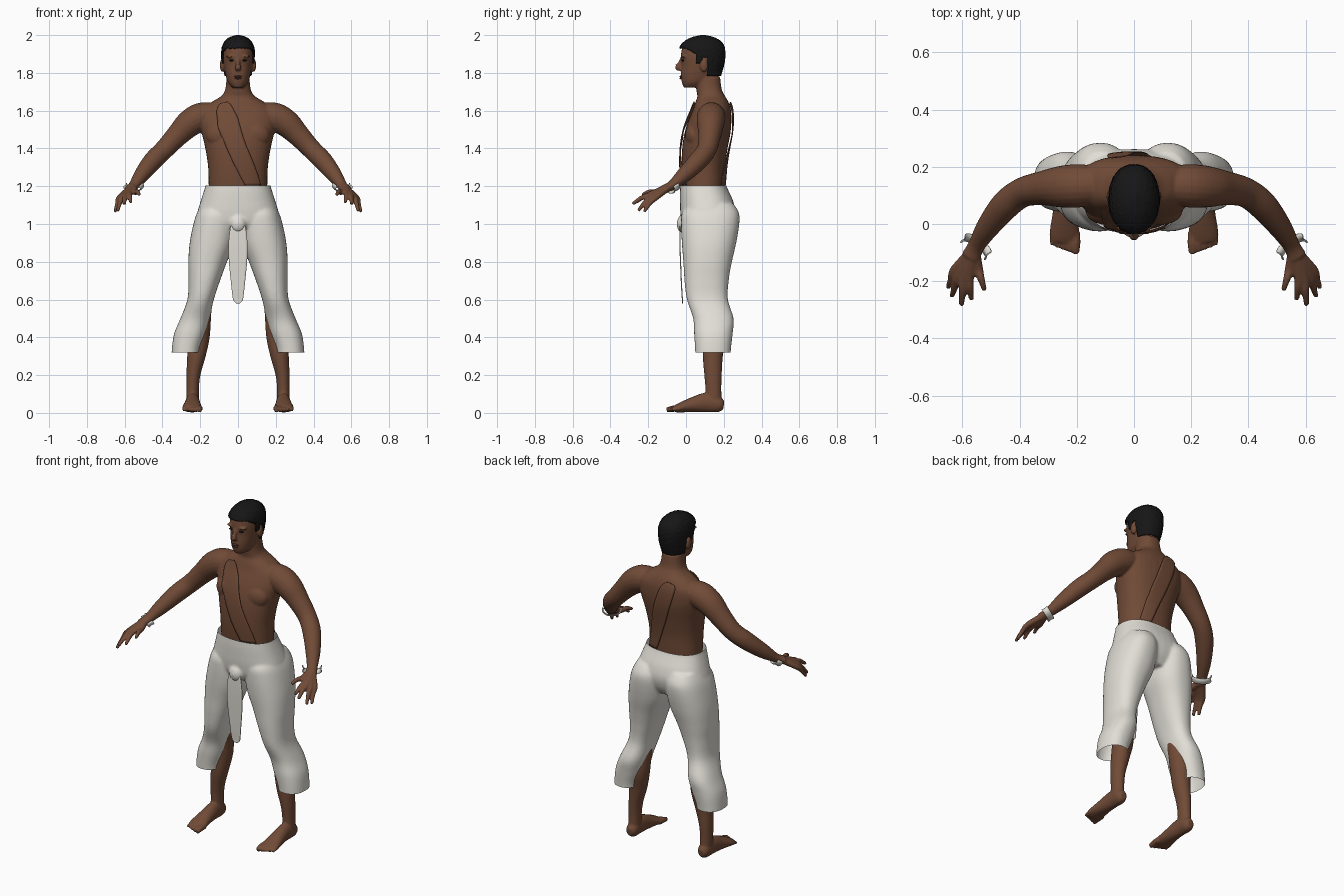
import bpy, bmesh, math, random
from mathutils import Vector, Matrix

if "Cube" in bpy.data.objects:
    bpy.data.objects.remove(bpy.data.objects["Cube"])

random.seed(4)
TAU = 2 * math.pi


def material(name, rgb):
    m = bpy.data.materials.new(name)
    m.diffuse_color = (*rgb, 1)
    m.use_nodes = True
    m.node_tree.nodes["Principled BSDF"].inputs["Base Color"].default_value = m.diffuse_color
    return m


SKIN = material("brown skin", (0.165, 0.07, 0.038))
LIPS = material("dark lip brown", (0.11, 0.04, 0.028))
LINEN = material("off white linen", (0.75, 0.73, 0.67))
BLACK = material("black hair", (0.008, 0.008, 0.008))


def resample(rows, k=4):
    """Smooth curve through rows of numbers."""
    rows = [Vector(r) for r in rows]
    out = []
    for i in range(len(rows) - 1):
        a, b, c, d = rows[max(i - 1, 0)], rows[i], rows[i + 1], rows[min(i + 2, len(rows) - 1)]
        for j in range(k):
            t = j / k
            out.append(0.5 * (2 * b + (c - a) * t + (2 * a - 5 * b + 4 * c - d) * t * t
                              + (3 * b - a - 3 * c + d) * t ** 3))
    return out + [rows[-1]]


def skin_rings(bm, rings):
    vs = [[bm.verts.new(p) for p in r] for r in rings]
    n = len(vs[0])
    for a, b in zip(vs, vs[1:]):
        for i in range(n):
            bm.faces.new((a[i], a[(i + 1) % n], b[(i + 1) % n], b[i]))
    bm.faces.new(vs[0][::-1])
    bm.faces.new(vs[-1])


def stack(bm, rows, n=36, p=2.0, side=1):
    """Horizontal rings: z, x min, x max, y front, y back."""
    rings = []
    for z, x0, x1, y0, y1 in resample(rows):
        ring = []
        for i in range(n):
            c, s = math.cos(TAU * i / n), math.sin(TAU * i / n)
            ux = math.copysign(abs(c) ** (2 / p), c)
            uy = math.copysign(abs(s) ** (2 / p), s)
            ring.append((side * ((x0 + x1) / 2 + ux * (x1 - x0) / 2), (y0 + y1) / 2 + uy * (y1 - y0) / 2, z))
        rings.append(ring)
    skin_rings(bm, rings)


def tube(bm, rows, n=20, side=1):
    """Rings across a path: x, y, z, half width, half height."""
    pts = resample([(*r, r[3]) if len(r) == 4 else r for r in rows])
    rings = []
    for i, q in enumerate(pts):
        t = Vector((pts[min(i + 1, len(pts) - 1)] - pts[max(i - 1, 0)])[:3]).normalized()
        u = t.cross(Vector((0, 0, 1))).normalized()
        v = u.cross(t)
        ring = [Vector(q[:3]) + u * q[3] * math.cos(TAU * k / n) + v * q[4] * math.sin(TAU * k / n)
                for k in range(n)]
        rings.append([(side * w.x, w.y, w.z) for w in ring])
    skin_rings(bm, rings)


def ball(bm, loc, size):
    bmesh.ops.create_uvsphere(bm, u_segments=20, v_segments=12, radius=1,
                              matrix=Matrix.Translation(loc) @ Matrix.Diagonal((*size, 1)))


def make(bm, name, mat):
    bmesh.ops.recalc_face_normals(bm, faces=bm.faces[:])
    for f in bm.faces:
        f.smooth = True
    me = bpy.data.meshes.new(name)
    bm.to_mesh(me)
    bm.free()
    me.materials.append(mat)
    ob = bpy.data.objects.new(name, me)
    bpy.context.collection.objects.link(ob)
    return ob


def fuse(ob, voxel, smooth, cuts):
    """Blend overlapping volumes into one surface, then trim at heights (z, keep above)."""
    r = ob.modifiers.new("fuse", "REMESH")
    r.mode, r.voxel_size, r.use_smooth_shade = "VOXEL", voxel, True
    s = ob.modifiers.new("soften", "SMOOTH")
    s.factor, s.iterations = 0.5, smooth
    me = bpy.data.meshes.new_from_object(ob.evaluated_get(bpy.context.evaluated_depsgraph_get()))
    ob.modifiers.clear()
    bm = bmesh.new()
    bm.from_mesh(me)
    for z, above in cuts:
        bmesh.ops.bisect_plane(bm, geom=bm.verts[:] + bm.edges[:] + bm.faces[:], plane_co=(0, 0, z),
                               plane_no=(0, 0, 1), clear_inner=above, clear_outer=not above)
    for f in bm.faces:
        f.smooth, f.material_index = True, 0
    bm.to_mesh(ob.data)
    bm.free()


# ---- body: torso, neck, head, arms, hands, lower legs, feet
bm = bmesh.new()
stack(bm, [(z, -w, w, a, b) for z, w, a, b in [
    (1.08, .15, .0, .19), (1.2, .155, -.015, .2), (1.3, .158, -.022, .205), (1.4, .173, -.02, .22),
    (1.48, .192, -.008, .235), (1.54, .205, .01, .24), (1.6, .195, .035, .238), (1.645, .14, .05, .225),
    (1.675, .092, .06, .208), (1.71, .068, .055, .19), (1.78, .06, .05, .18)]], p=2.3)
stack(bm, [(z, -w, w, a, b) for z, w, a, b in [
    (1.722, .03, -.012, .08), (1.75, .053, -.022, .12), (1.79, .066, -.027, .165), (1.84, .075, -.024, .19),
    (1.89, .078, -.027, .195), (1.94, .072, -.016, .185), (1.975, .05, .02, .155), (1.987, .02, .06, .12)]], p=2.2)
tube(bm, [(0, -.018, 1.885, .009), (0, -.034, 1.85, .01), (0, -.043, 1.832, .017), (0, -.03, 1.82, .014)])
for s in (-1, 1):
    ball(bm, (s * .035, -.012, 1.887), (.028, .016, .008))        # brow
    ball(bm, (s * .084, .095, 1.84), (.012, .022, .036))          # ear
    ball(bm, (s * .085, .045, 1.47), (.085, .05, .07))            # chest
    tube(bm, [(.14, .135, 1.575, .07), (.2, .133, 1.565, .076), (.26, .13, 1.53, .072), (.32, .125, 1.47, .06),
              (.39, .11, 1.395, .052), (.45, .065, 1.335, .051), (.51, -.01, 1.26, .041),
              (.55, -.075, 1.205, .03, .025), (.57, -.115, 1.185, .034, .023)], side=s)
    for knuckle, tip in [((.625, -.16, 1.14), (.65, -.222, 1.065)), ((.611, -.178, 1.147), (.637, -.253, 1.07)),
                         ((.594, -.188, 1.155), (.603, -.283, 1.105)), ((.576, -.183, 1.16), (.568, -.264, 1.115)),
                         ((.545, -.155, 1.17), (.522, -.232, 1.155))]:
        k, t = Vector(knuckle), Vector(tip)
        m = k.lerp(t, .5) + Vector((0, 0, .008))
        tube(bm, [(.558, -.09, 1.197, .02), (*k, .018, .016), (*m, .013), (*t, .009)], n=12, side=s)
    stack(bm, [(z, x - a, x + a, y - b, y + b) for z, x, y, a, b in [
        (.04, .24, .145, .034, .045), (.12, .24, .145, .033, .042), (.2, .236, .143, .037, .046),
        (.3, .22, .142, .049, .053), (.4, .207, .15, .057, .06), (.5, .197, .142, .054, .06),
        (.6, .185, .115, .05, .06), (.75, .16, .11, .055, .07)]], side=s)
    tube(bm, [(.24, .2, .04, .018, .022), (.24, .175, .044, .034, .041), (.24, .11, .055, .037, .052),
              (.241, .04, .044, .043, .041), (.243, -.03, .028, .052, .026), (.243, -.06, .02, .046, .018)], side=s)
    for i in range(5):                                            # toes
        x, r = .204 + .0205 * i, .017 - .0018 * i
        tube(bm, [(x, -.03, .024, r), (x, -.07 + .006 * i, .022, r), (x, -.103 + .007 * i, .015, r * .75)], 12, s)
body = make(bm, "body", SKIN)
fuse(body, .0055, 4, [(0.002, True)])

# ---- mouth and eyes
bm = bmesh.new()
ball(bm, (0, -.026, 1.781), (.022, .009, .005))
ball(bm, (0, -.026, 1.771), (.019, .009, .005))
make(bm, "lips", LIPS)
bm = bmesh.new()
for s in (-1, 1):
    ball(bm, (s * .033, -.017, 1.866), (.014, .008, .005))
make(bm, "eyes", BLACK)

# ---- cropped hair, trimmed along the hairline
bm = bmesh.new()
stack(bm, [(z, -w, w, a, b) for z, w, a, b in [
    (1.76, .062, .0, .178), (1.8, .077, -.02, .19), (1.85, .085, -.03, .203), (1.9, .089, -.036, .208),
    (1.94, .084, -.032, .203), (1.97, .068, -.005, .182), (1.99, .042, .035, .145), (2.0, .01, .08, .1)]], n=64, p=2.2)


def hairline(y):
    if y < .055:
        return 1.93 - max(y, 0) * .6
    return 1.85 if y < .085 else 1.88 if y < .115 else 1.785


bmesh.ops.subdivide_edges(bm, edges=bm.edges[:], cuts=1, use_grid_fill=True)
drop = [f for f in bm.faces if f.calc_center_median().z < hairline(f.calc_center_median().y)]
bmesh.ops.delete(bm, geom=drop, context="FACES")
for v in bm.verts:
    d = random.uniform(-.0025, .002)
    v.co += Vector((v.co.x, v.co.y - .09, 0)).normalized() * d
hair = make(bm, "hair", BLACK)
hair.modifiers.new("thickness", "SOLIDIFY").thickness = .007

# ---- loose trousers with open cuffs
bm = bmesh.new()
stack(bm, [(z, -w, w, a, b) for z, w, a, b in [
    (.95, .15, .01, .22), (1.0, .215, -.02, .25), (1.06, .215, -.03, .262), (1.12, .198, -.032, .25),
    (1.17, .182, -.032, .228), (1.205, .172, -.03, .213), (1.24, .168, -.03, .21)]], p=2.4)
ball(bm, (0, -.012, 1.0), (.045, .038, .05))
for s in (-1, 1):
    stack(bm, [(.28, .205, .352, .05, .235), (.34, .198, .35, .048, .238), (.42, .17, .338, .043, .247),
               (.5, .15, .305, .038, .252), (.6, .128, .268, .005, .222), (.7, .095, .262, -.008, .226),
               (.8, .058, .263, -.014, .243), (.9, .018, .256, -.022, .266), (1.0, .006, .236, -.026, .282),
               (1.06, .012, .217, -.02, .28), (1.11, .03, .19, .02, .25)], p=2.3, side=s)
fuse(make(bm, "trousers", LINEN), .007, 8, [(.32, True), (1.205, False)])


def ribbon(name, rows, mat, across=8):
    """Sheet from rows of z, left x, right x, y."""
    bm = bmesh.new()
    grid = [[bm.verts.new((a + (b - a) * i / across, y, z)) for i in range(across + 1)]
            for z, a, b, y in resample(rows, 6)]
    for r, q in zip(grid, grid[1:]):
        for i in range(across):
            bm.faces.new((r[i], r[i + 1], q[i + 1], q[i]))
    return make(bm, name, mat)


# ---- hanging front flap
flap = ribbon("front_flap", [(.99, -.04, .04, -.035), (.9, -.05, .05, -.035), (.8, -.048, .048, -.032),
                             (.66, -.034, .034, -.026), (.6, -.026, .026, -.022), (.58, -.01, .01, -.022)], LINEN)
flap.modifiers.new("thickness", "SOLIDIFY").thickness = .006

# ---- sash across chest and back
for name, rows in [
    ("front_sash", [(1.665, -.11, -.065, -.0), (1.64, -.13, -.035, -.02), (1.58, -.125, .0, -.05),
                    (1.45, -.085, .035, -.06), (1.33, -.03, .09, -.06), (1.2, .04, .165, -.06)]),
    ("back_sash", [(1.665, -.09, -.04, .28), (1.61, -.1, .0, .28), (1.4, -.03, .075, .27), (1.2, .06, .155, .25)])]:
    sash = ribbon(name, rows, SKIN)
    w = sash.modifiers.new("drape", "SHRINKWRAP")
    w.target, w.offset, w.wrap_mode = body, .014, "ABOVE_SURFACE"
    sash.modifiers.new("thickness", "SOLIDIFY").thickness = .004

# ---- loose linen bands slung under each wrist
axis = Vector((.5, -.7, -.5)).normalized()
u = axis.cross(Vector((0, 0, 1))).normalized()
v = u.cross(axis)
for s, side in ((-1, "right"), (1, "left")):
    bm = bmesh.new()
    rows = []
    for j, flare in ((-1, 1.12), (0, 1.0), (1, 1.1)):
        row = []
        for i in range(13):
            a = math.radians(165 + 210 * i / 12)
            p = Vector((.553, -.08, 1.2)) + axis * .017 * j + (u * .05 * math.cos(a) + v * .033 * math.sin(a)) * flare
            row.append(bm.verts.new((s * p.x, p.y, p.z)))
        rows.append(row)
    for a, b in zip(rows, rows[1:]):
        for i in range(12):
            bm.faces.new((a[i], a[i + 1], b[i + 1], b[i]))
    make(bm, side + "_wrist_band", LINEN).modifiers.new("thickness", "SOLIDIFY").thickness = .004
